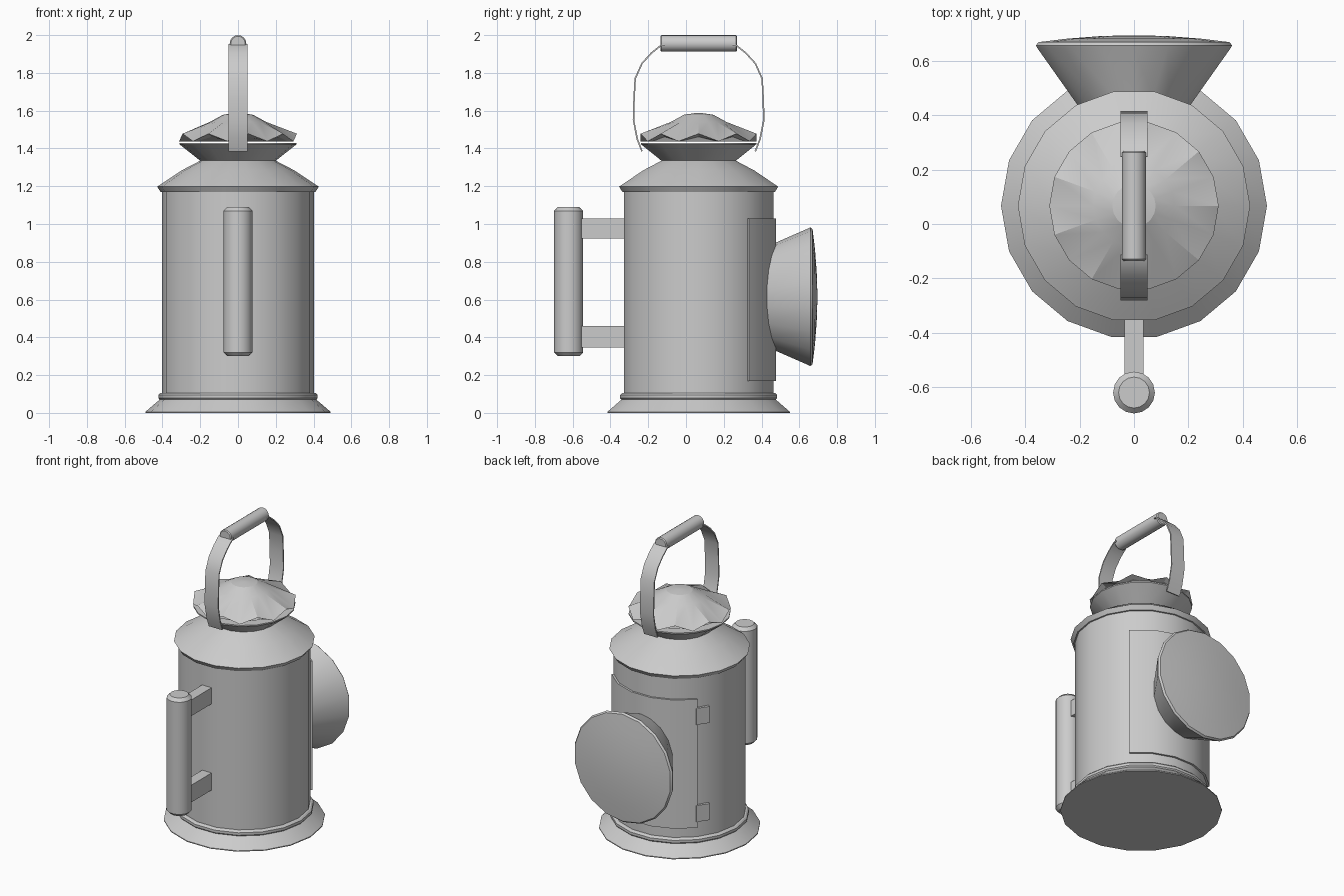
import bpy, bmesh
from math import sin, cos, pi, radians, sqrt
from mathutils import Matrix, Vector

if "Cube" in bpy.data.objects:
    bpy.data.objects.remove(bpy.data.objects["Cube"])

CY = 0.067      # y of the lantern axis
N = 18          # sides of the round parts


def finish(name, bm, smooth=30):
    bmesh.ops.remove_doubles(bm, verts=bm.verts, dist=1e-5)
    bmesh.ops.recalc_face_normals(bm, faces=bm.faces)
    me = bpy.data.meshes.new(name)
    bm.to_mesh(me)
    bm.free()
    ob = bpy.data.objects.new(name, me)
    bpy.context.collection.objects.link(ob)
    bpy.ops.object.select_all(action='DESELECT')
    ob.select_set(True)
    bpy.context.view_layer.objects.active = ob
    if smooth:
        bpy.ops.object.shade_smooth_by_angle(angle=radians(smooth))
    return ob


def loft(name, rings, smooth=30, caps=(False, False)):
    """Skin between closed rings of points."""
    bm = bmesh.new()
    rows = [[bm.verts.new(p) for p in ring] for ring in rings]
    for a, b in zip(rows, rows[1:]):
        n = len(a)
        for i in range(n):
            j = (i + 1) % n
            bm.faces.new((a[i], a[j], b[j], b[i]))
    for cap, row in zip(caps, (rows[0], rows[-1])):
        if cap:
            bm.faces.new(row)
    return finish(name, bm, smooth)


def ring(r, z, n=N, zig=0.0):
    return [(r * cos(2 * pi * k / n), CY + r * sin(2 * pi * k / n), z + zig * (-1) ** k)
            for k in range(n)]


def lathe(name, profile, caps=(False, False), smooth=30):
    return loft(name, [ring(*p) for p in profile], smooth, caps)


def rod(name, radius, length, centre, rot=Matrix(), bevel=0.02, n=16):
    """Chamfered cylinder."""
    h = length / 2
    prof = [(radius - bevel, -h), (radius, -h + bevel), (radius, h - bevel), (radius - bevel, h)]
    m = Matrix.Translation(centre) @ rot
    rings = [[m @ Vector((r * cos(2 * pi * k / n), r * sin(2 * pi * k / n), z)) for k in range(n)]
             for r, z in prof]
    return loft(name, rings, 30, (True, True))


def curved_plate(name, a0, a1, z0, z1, r_out, r_in=0.39):
    """Plate wrapped on the body between two angles (degrees)."""
    steps = max(1, round((a1 - a0) / 20))
    rings = []
    for s in range(steps + 1):
        a = radians(a0 + (a1 - a0) * s / steps)
        rings.append([(r * cos(a), CY + r * sin(a), z)
                      for r, z in ((r_in, z0), (r_out, z0), (r_out, z1), (r_in, z1))])
    return loft(name, rings, 30, (True, True))


# Flared foot with a bead, and the body drum
lathe("base", [(0.49, 0.0), (0.49, 0.006), (0.415, 0.07), (0.422, 0.078),
               (0.422, 0.095), (0.412, 0.104), (0.398, 0.106)], (True, False))
lathe("body", [(0.402, 0.09), (0.402, 1.19)])

# Sloping shoulder with an eave, then the flared chimney cup
lathe("shoulder", [(0.40, 1.168), (0.41, 1.17), (0.428, 1.198), (0.415, 1.206),
                   (0.30, 1.283), (0.20, 1.335)])
lathe("chimney_cup", [(0.20, 1.335), (0.31, 1.422), (0.31, 1.43), (0.20, 1.43)], (False, True))

# Cap with a zigzag rim
lathe("cap", [(0.28, 1.45, N, 0.012), (0.312, 1.458, N, 0.02), (0.15, 1.54),
              (0.08, 1.578), (0.02, 1.587)], (True, True), 20)

# Door plate and its two hinges
curved_plate("door", 40, 140, 0.17, 1.03, 0.415)
for i, z in enumerate((0.21, 0.86)):
    curved_plate(f"hinge_{i + 1}", 139, 151, z, z + 0.11, 0.416)

# Lens hood: oval foot wrapped on the door, opening to a round rim, with a domed lens
LZ = 0.615
angles = [2 * pi * (k + 0.5) / N for k in range(N)]


def disc(r, y):
    return [(r * cos(a), y, LZ + r * sin(a)) for a in angles]


foot = [(0.2 * cos(a), CY + sqrt(0.42 ** 2 - (0.2 * cos(a)) ** 2) - 0.015, LZ + 0.285 * sin(a))
        for a in angles]
loft("lens_hood", [foot, disc(0.363, 0.65), disc(0.367, 0.658), disc(0.358, 0.67)])
loft("lens", [disc(0.358, 0.67), disc(0.25, 0.683), disc(0.13, 0.692), disc(0.04, 0.695)],
     30, (False, True))

# Side grip and its two brackets
rod("rear_grip", 0.077, 0.79, (0, -0.621, 0.695))
for i, (z0, z1) in enumerate(((0.345, 0.46), (0.922, 1.03))):
    loft(f"grip_bracket_{i + 1}",
         [[(-0.035, y, z0), (0.035, y, z0), (0.035, y, z1), (-0.035, y, z1)]
          for y in (-0.58, -0.31)], 30, (True, True))

# Carrying strap: mirrored arms either side of the axis, with a round grip on top
arm = [(0.30, 1.385), (0.325, 1.45), (0.345, 1.55), (0.342, 1.66), (0.336, 1.77),
       (0.30, 1.85), (0.25, 1.905), (0.20, 1.945), (0.18, 1.95)]
T = 0.004
for side, label in ((-1, "front"), (1, "back")):
    rings = []
    for i, (d, z) in enumerate(arm):
        a, b = arm[max(i - 1, 0)], arm[min(i + 1, len(arm) - 1)]
        t = Vector((b[0] - a[0], b[1] - a[1])).normalized() * T
        rings.append([(x, CY + side * (d + s * t.y), z - s * t.x)
                      for x, s in ((-0.05, -1), (0.05, -1), (0.05, 1), (-0.05, 1))])
    loft(f"strap_{label}", rings, 40, (True, True))
rod("carry_grip", 0.044, 0.405, (0, CY, 1.956), Matrix.Rotation(pi / 2, 4, 'X'), 0.006)
